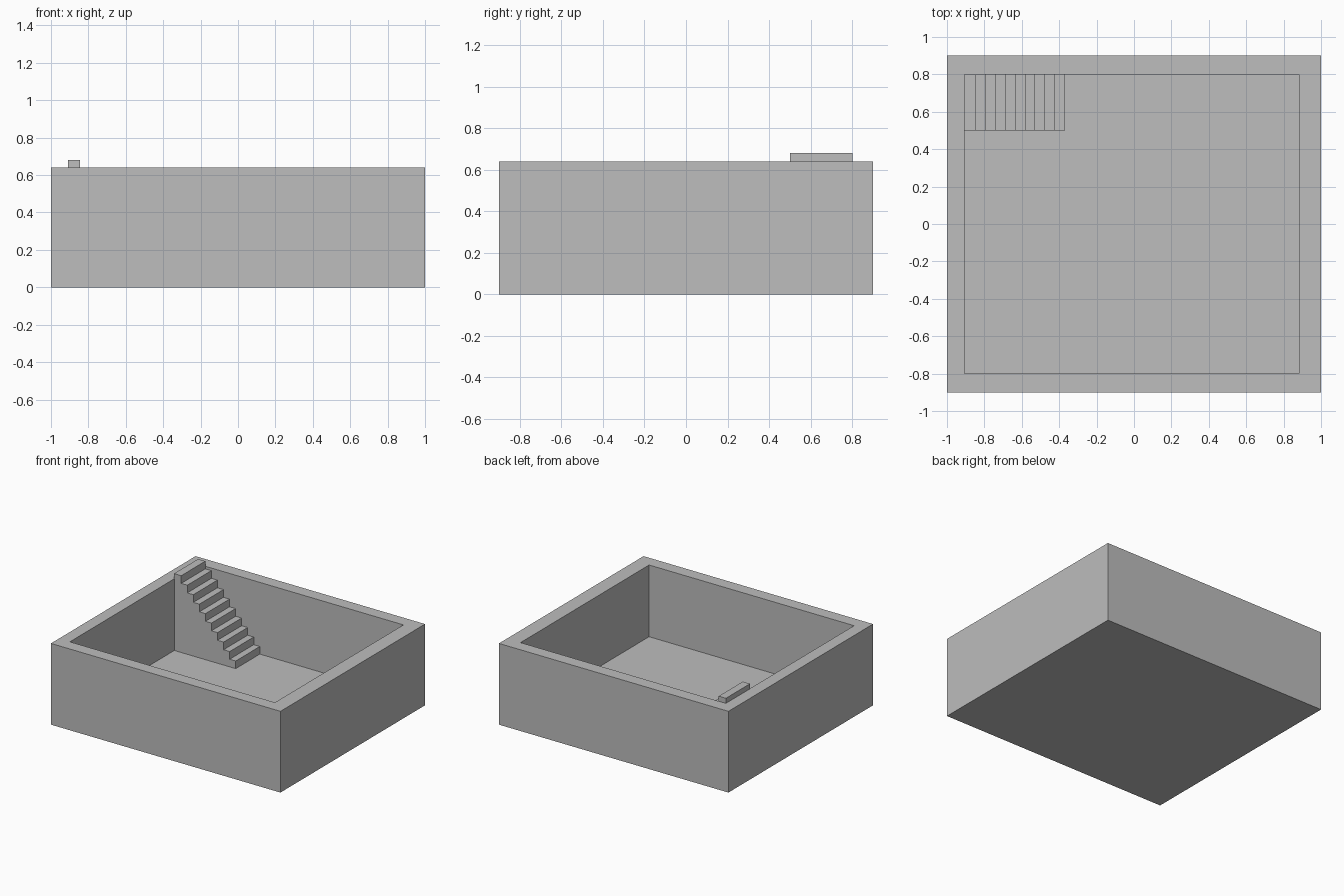
import bpy
import bmesh

default = bpy.data.objects.get("Cube")
if default:
    bpy.data.objects.remove(default, do_unlink=True)

# Single plain grey
grey = bpy.data.materials.new("plain grey")
grey.use_nodes = True
colour = (0.51, 0.51, 0.51, 1.0)
grey.diffuse_color = colour
grey.node_tree.nodes["Principled BSDF"].inputs["Base Color"].default_value = colour

RIM, FLOOR = 0.64, 0.075
OUTER_X, OUTER_Y = 1.0, 0.9
LEFT, RIGHT, INNER_Y = -0.905, 0.882, 0.8
STAIR_FRONT, STAIR_START, STAIR_END = 0.5, -0.908, -0.37
STEPS, TREAD, TOP, LOWEST = 10, 0.0528, 0.68, 0.135


def finish(name, bm):
    bmesh.ops.recalc_face_normals(bm, faces=bm.faces[:])
    mesh = bpy.data.meshes.new(name)
    bm.to_mesh(mesh)
    bm.free()
    mesh.materials.append(grey)
    obj = bpy.data.objects.new(name, mesh)
    bpy.context.collection.objects.link(obj)
    return obj


# Open room: a block whose top is inset to the rim and pushed down to the floor
bm = bmesh.new()
bmesh.ops.create_cube(bm, size=2)
for v in bm.verts:
    v.co = (v.co.x * OUTER_X, v.co.y * OUTER_Y, RIM if v.co.z > 0 else 0)
bm.normal_update()
top = max(bm.faces, key=lambda f: f.calc_center_median().z)
bmesh.ops.inset_individual(bm, faces=[top], thickness=0.1)
for v in top.verts:
    v.co.x = RIGHT if v.co.x > 0 else LEFT
    v.co.y = INNER_Y if v.co.y > 0 else -INNER_Y
well = bmesh.ops.extrude_discrete_faces(bm, faces=[top])["faces"][0]
for v in well.verts:
    v.co.z = FLOOR
finish("room_shell", bm)

# Staircase: stepped side profile extruded back to the wall
rise = (TOP - LOWEST) / (STEPS - 1)
profile = [(STAIR_START, FLOOR), (STAIR_END, FLOOR)]
for i in range(STEPS):
    z = LOWEST + i * rise
    nose = STAIR_END - i * TREAD
    back = STAIR_START if i == STEPS - 1 else nose - TREAD
    profile += [(nose, z), (back, z)]
bm = bmesh.new()
side = bm.faces.new([bm.verts.new((x, STAIR_FRONT, z)) for x, z in profile])
result = bmesh.ops.extrude_face_region(bm, geom=[side], use_keep_orig=True)
moved = [g for g in result["geom"] if isinstance(g, bmesh.types.BMVert)]
bmesh.ops.translate(bm, verts=moved, vec=(0, INNER_Y - STAIR_FRONT, 0))
finish("staircase", bm)
